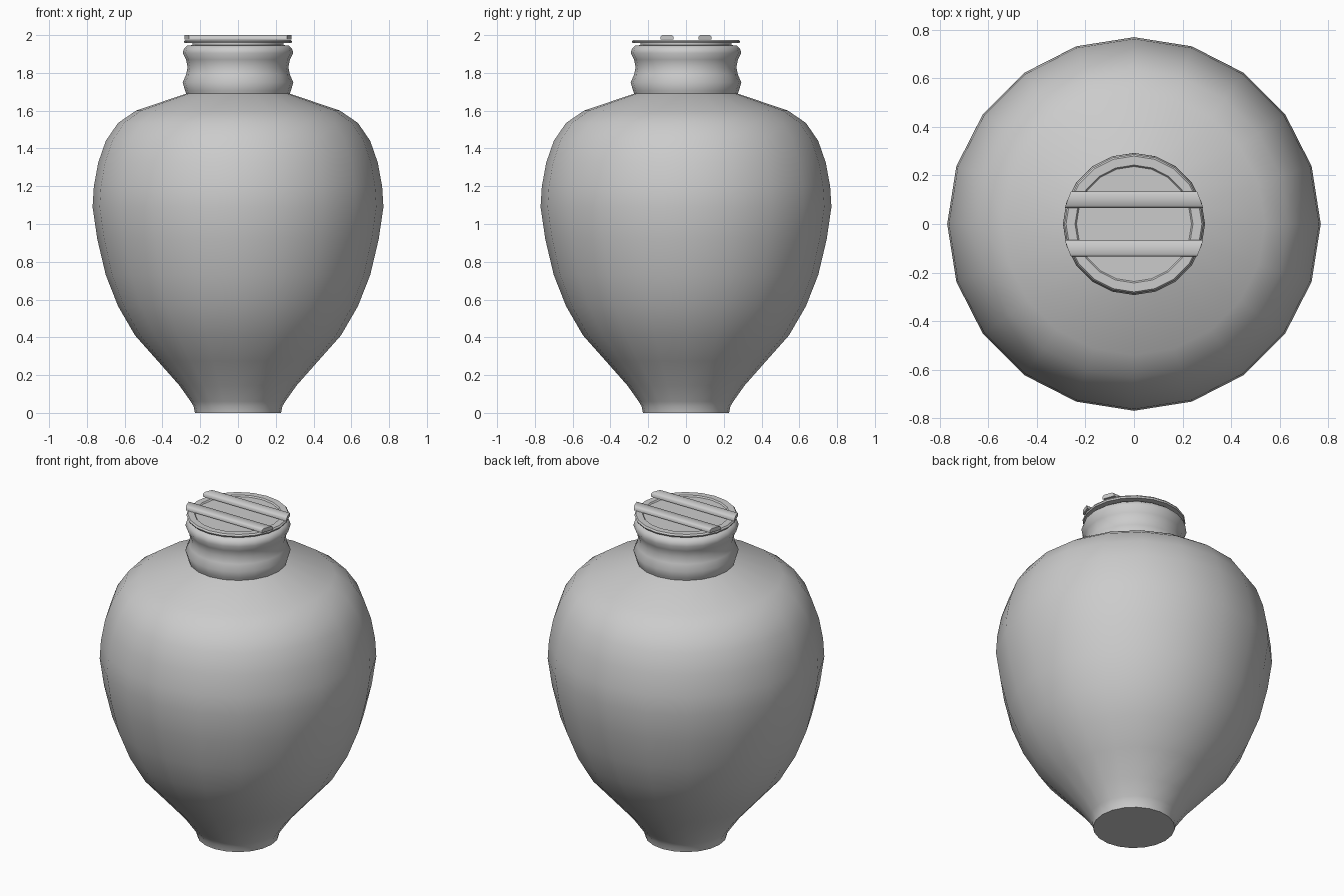
import bpy, bmesh
from math import sin, cos, tau

if "Cube" in bpy.data.objects:
    bpy.data.objects.remove(bpy.data.objects["Cube"])

SIDES = 20


def finish(name, bm, angle):
    bmesh.ops.recalc_face_normals(bm, faces=bm.faces)
    mesh = bpy.data.meshes.new(name)
    bm.to_mesh(mesh)
    bm.free()
    obj = bpy.data.objects.new(name, mesh)
    bpy.context.collection.objects.link(obj)
    bpy.ops.object.select_all(action='DESELECT')
    obj.select_set(True)
    bpy.context.view_layer.objects.active = obj
    bpy.ops.object.shade_smooth_by_angle(angle=angle)
    return obj


def lathe(name, profile, angle=0.8):
    """Revolve (radius, z) points around z, capping both ends."""
    bm = bmesh.new()
    rings = [[bm.verts.new((r * cos(tau * i / SIDES), r * sin(tau * i / SIDES), z))
              for i in range(SIDES)] for r, z in profile]
    for a, b in zip(rings, rings[1:]):
        for i in range(SIDES):
            j = (i + 1) % SIDES
            bm.faces.new((a[i], a[j], b[j], b[i]))
    bm.faces.new(rings[0])
    bm.faces.new(rings[-1])
    return finish(name, bm, angle)


# Jar: foot, belly, shoulder and rippled neck
lathe("jar_body", [
    (0.228, 0), (0.235, 0.035), (0.25, 0.06), (0.31, 0.145), (0.425, 0.275),
    (0.545, 0.41), (0.635, 0.565), (0.70, 0.73), (0.745, 0.92), (0.77, 1.09),
    (0.763, 1.20), (0.74, 1.325), (0.70, 1.44), (0.635, 1.535), (0.54, 1.60),
    (0.275, 1.69), (0.28, 1.705), (0.293, 1.75), (0.275, 1.79), (0.267, 1.83),
    (0.275, 1.87), (0.293, 1.905), (0.285, 1.93), (0.268, 1.945), (0.24, 1.947)])

# Lid: plug, overhanging rim and shallow recessed top
lathe("lid", [
    (0.24, 1.94), (0.24, 1.957), (0.283, 1.957), (0.287, 1.966),
    (0.28, 1.975), (0.243, 1.975), (0.237, 1.967)], 0.6)


# Handle bars: rounded strips whose ends follow the rim
def handle_bar(name, side):
    section = [(0.066, 1.976), (0.066, 1.992), (0.076, 2.0),
               (0.125, 2.0), (0.135, 1.992), (0.135, 1.976)]
    bm = bmesh.new()
    ends = [[bm.verts.new((s * (0.292 ** 2 - y * y) ** 0.5, side * y, z))
             for y, z in section] for s in (-1, 1)]
    n = len(section)
    for i in range(n):
        j = (i + 1) % n
        bm.faces.new((ends[0][i], ends[0][j], ends[1][j], ends[1][i]))
    for e in ends:
        bm.faces.new(e)
    finish(name, bm, 1.0)


for label, side in (("front", -1), ("back", 1)):
    handle_bar("handle_bar_" + label, side)
